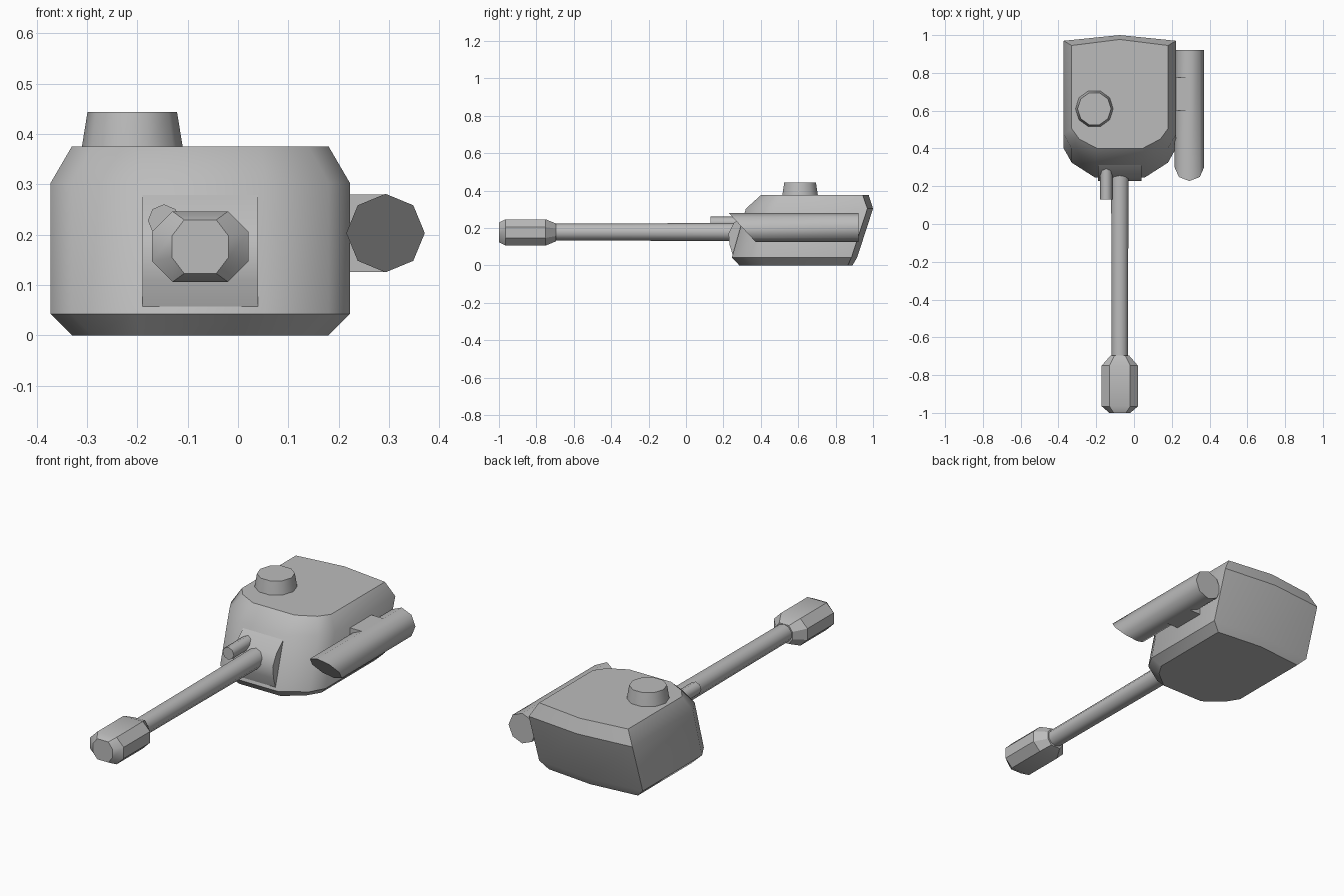
import bpy, bmesh, math

cube = bpy.data.objects.get("Cube")
if cube:
    bpy.data.objects.remove(cube, do_unlink=True)

steel = bpy.data.materials.new("grey steel")
steel.use_nodes = True
steel.diffuse_color = (0.5, 0.5, 0.5, 1)
steel.node_tree.nodes["Principled BSDF"].inputs["Base Color"].default_value = (0.5, 0.5, 0.5, 1)

CX = -0.075   # centre line of the turret
GZ = 0.178    # height of the gun axis


def loft(name, rings, angle):
    """Skin matching rings of points, cap both ends, smooth below the angle."""
    bm = bmesh.new()
    loops = [[bm.verts.new(p) for p in ring] for ring in rings]
    for a, b in zip(loops, loops[1:]):
        for i in range(len(a)):
            j = (i + 1) % len(a)
            bm.faces.new((a[i], a[j], b[j], b[i]))
    bm.faces.new(loops[0])
    bm.faces.new(loops[-1])
    bmesh.ops.recalc_face_normals(bm, faces=bm.faces)
    mesh = bpy.data.meshes.new(name)
    bm.to_mesh(mesh)
    bm.free()
    mesh.materials.append(steel)
    obj = bpy.data.objects.new(name, mesh)
    bpy.context.collection.objects.link(obj)
    bpy.ops.object.select_all(action='DESELECT')
    obj.select_set(True)
    bpy.context.view_layer.objects.active = obj
    bpy.ops.object.shade_smooth_by_angle(angle=math.radians(angle))
    return obj


def circle(n, r):
    """Polygon with one corner pointing up."""
    return [(r * math.sin(2 * math.pi * i / n), r * math.cos(2 * math.pi * i / n))
            for i in range(n)]


def along_y(profile, x, z, y, sx=1, sz=1):
    return [(x + px * sx, y, z + pz * sz) for px, pz in profile]


# Turret shell: half outlines (x, y) from front to rear at four heights
levels = [
    (0.00, [(0.120, 0.285), (0.215, 0.36), (0.255, 0.425), (0.255, 0.865)], 0.89),
    (0.042, [(0.130, 0.245), (0.255, 0.325), (0.297, 0.40), (0.297, 0.885)], 0.915),
    (0.303, [(0.130, 0.320), (0.255, 0.40), (0.297, 0.475), (0.297, 0.97)], 1.0),
    (0.375, [(0.120, 0.400), (0.215, 0.45), (0.255, 0.505), (0.255, 0.945)], 0.977),
]
rings = []
for z, half, rear in levels:
    ring = [(CX + x, y, z) for x, y in half] + [(CX, rear, z)]
    ring += [(CX - x, y, z) for x, y in reversed(half)]
    rings.append(ring)
loft("turret_shell", rings, 35)

# Curved gun mantlet: side profile extruded across x
mantlet = [(0.36, 0.055), (0.25, 0.055), (0.233, 0.11), (0.227, 0.17),
           (0.255, 0.225), (0.32, 0.285), (0.36, 0.285)]
loft("gun_mantlet", [[(x, y, z) for y, z in mantlet] for x in (-0.19, 0.04)], 40)

# Gun barrel
ten = circle(10, 1)
loft("gun_barrel", [along_y(ten, CX, GZ, y, r, r)
                    for y, r in ((0.30, 0.049), (-0.30, 0.046), (-0.72, 0.045))], 40)

# Muzzle brake: wide chamfered block narrowing at both ends
block = [(0.055, 0.070), (0.096, 0.029), (0.096, -0.029), (0.055, -0.070),
         (-0.055, -0.070), (-0.096, -0.029), (-0.096, 0.029), (-0.055, 0.070)]
loft("muzzle_brake", [along_y(block, CX, GZ - 0.002, y, sx, sz) for y, sx, sz in
                      ((-0.695, 0.5, 0.68), (-0.75, 1, 1),
                       (-0.965, 1, 1), (-1.0, 0.58, 0.76))], 30)

# Small tube beside the gun
loft("coaxial_tube", [along_y(circle(8, 0.032), -0.147, 0.228, y)
                      for y in (0.13, 0.32)], 46)

# Side canister with a slanted front, overhanging at the top
can = circle(8, 0.078)
front = [(0.293 + x, 0.30 - z * 0.93, 0.203 + z) for x, z in can]
loft("side_canister", [front, along_y(can, 0.293, 0.203, 0.922)], 46)

# Bracket joining the canister to the shell
bracket = [(-0.10, -0.077), (0.0, -0.077), (0.0, 0.077), (-0.10, 0.077)]
loft("canister_bracket", [along_y(bracket, 0.293, 0.203, y) for y in (0.60, 0.775)], 30)

# Roof cupola
loft("roof_cupola", [[(-0.21 + y * r, 0.61 + x * r, z) for x, y in ten]
                     for z, r in ((0.36, 0.102), (0.375, 0.10), (0.443, 0.089))], 40)
